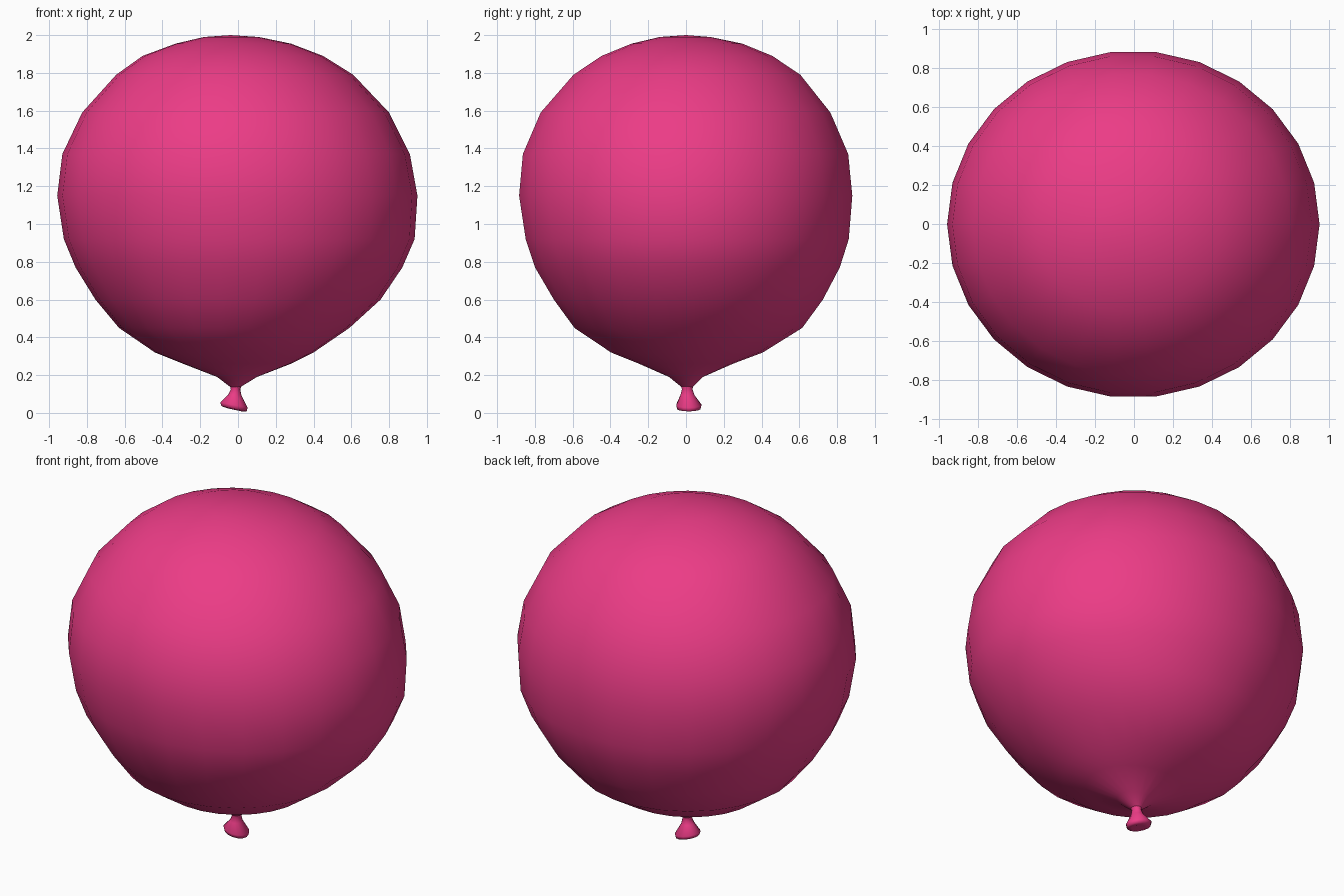
import bpy, bmesh, math

if "Cube" in bpy.data.objects:
    bpy.data.objects.remove(bpy.data.objects["Cube"])

SIDES = 26
pink = bpy.data.materials.new("balloon_pink")
pink.diffuse_color = (0.84, 0.045, 0.24, 1)
pink.use_nodes = True
pink.node_tree.nodes["Principled BSDF"].inputs["Base Color"].default_value = pink.diffuse_color


def loft(name, rings, sides, top=None, bottom=None, tilt=None):
    """Skin elliptical rings given as (z, x min, x max, y min, y max)."""
    bm = bmesh.new()
    loops = []
    for i, (z, xl, xr, yl, yr) in enumerate(rings):
        slope = tilt[i] if tilt else 0
        loop = []
        for k in range(sides):
            a = 2 * math.pi * k / sides
            c, s = math.cos(a), math.sin(a)
            x = (xl + xr) / 2 + c * (xr - xl) / 2
            y = (yl + yr) / 2 + s * (yr - yl) / 2
            loop.append(bm.verts.new((x, y, z + slope * c)))
        loops.append(loop)
    for a, b in zip(loops, loops[1:]):
        for k in range(sides):
            n = (k + 1) % sides
            bm.faces.new((a[k], a[n], b[n], b[k]))
    for loop, tip in ((loops[0], top), (loops[-1], bottom)):
        if tip:
            v = bm.verts.new(tip)
            for k in range(sides):
                bm.faces.new((loop[k], loop[(k + 1) % sides], v))
    bmesh.ops.recalc_face_normals(bm, faces=bm.faces)
    for f in bm.faces:
        f.smooth = True
    mesh = bpy.data.meshes.new(name)
    bm.to_mesh(mesh)
    bm.free()
    mesh.materials.append(pink)
    obj = bpy.data.objects.new(name, mesh)
    bpy.context.collection.objects.link(obj)
    return obj


# Inflated body, slightly lopsided, narrowing to the neck
loft("balloon_body", [
    (1.990, -.18, .11, -.14, .13),
    (1.955, -.33, .28, -.29, .30),
    (1.89, -.505, .45, -.45, .46),
    (1.79, -.645, .61, -.60, .61),
    (1.59, -.825, .80, -.775, .77),
    (1.37, -.93, .91, -.87, .865),
    (1.15, -.957, .95, -.89, .887),
    (0.92, -.922, .935, -.855, .868),
    (0.77, -.86, .87, -.805, .82),
    (0.60, -.755, .755, -.705, .73),
    (0.45, -.63, .59, -.595, .62),
    (0.32, -.44, .40, -.40, .41),
    (0.26, -.29, .28, -.25, .25),
    (0.19, -.11, .10, -.09, .09),
    (0.135, -.038, .01, -.022, .035),
], SIDES, top=(-.04, 0, 2.0))

# Tied neck flaring into a tilted lip
loft("balloon_knot", [
    (0.150, -.045, .02, -.03, .04),
    (0.125, -.038, .012, -.022, .035),
    (0.095, -.052, .018, -.03, .045),
    (0.042, -.094, .051, -.053, .083),
    (0.022, -.088, .046, -.048, .078),
    (0.016, -.055, .02, -.02, .05),
], 14, bottom=(-.02, .015, .025), tilt=[0, 0, -.002, -.014, -.014, -.008])
